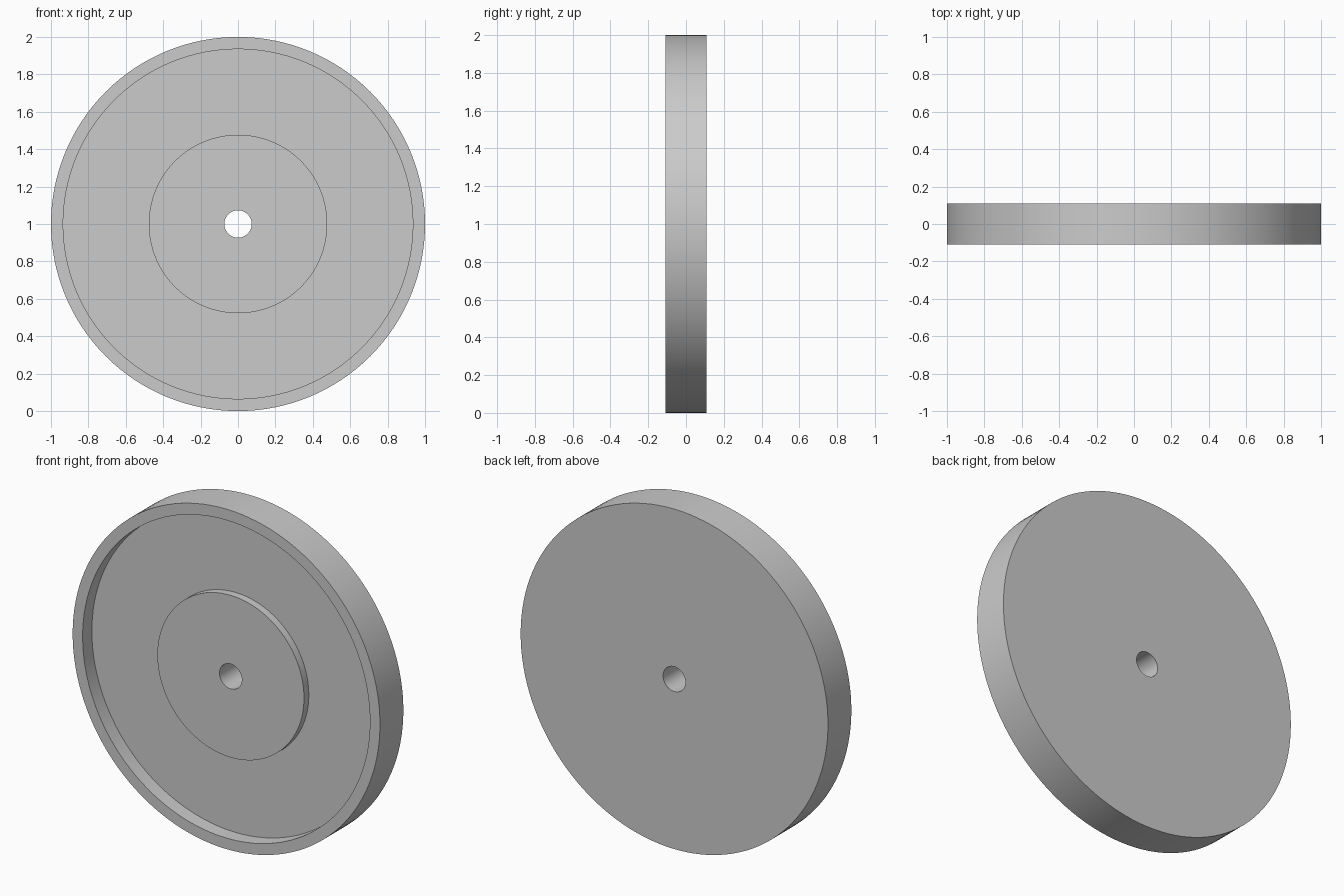
import bpy
import bmesh
import math
from mathutils import Matrix, Vector

SEGMENTS = 128

cube = bpy.data.objects.get("Cube")
if cube:
    bpy.data.objects.remove(cube, do_unlink=True)

# Plain grey material
grey = bpy.data.materials.new("plain_grey")
grey.use_nodes = True
colour = (0.6, 0.6, 0.6, 1)
grey.diffuse_color = colour
grey.node_tree.nodes["Principled BSDF"].inputs["Base Color"].default_value = colour

# Closed wheel section as (radius, y): bore, hub, recess, rim, flat back
BORE, HUB, RECESS, RIM = 0.073, 0.477, 0.935, 1.0
FRONT, HUB_FACE, FLOOR, BACK = -0.109, -0.068, -0.023, 0.109
section = [(BORE, BACK), (BORE, HUB_FACE), (HUB, HUB_FACE), (HUB, FLOOR),
           (RECESS, FLOOR), (RECESS, FRONT), (RIM, FRONT), (RIM, BACK)]

# Turn the section around the wheel's y axis
bm = bmesh.new()
verts = [bm.verts.new((r, y, 0)) for r, y in section]
edges = [bm.edges.new((a, b)) for a, b in zip(verts, verts[1:] + verts[:1])]
bmesh.ops.spin(bm, geom=verts + edges, cent=Vector(), axis=Vector((0, 1, 0)),
               angle=math.tau, steps=SEGMENTS, use_merge=True)
bmesh.ops.remove_doubles(bm, verts=bm.verts[:], dist=1e-5)
bmesh.ops.recalc_face_normals(bm, faces=bm.faces[:])
bmesh.ops.transform(bm, matrix=Matrix.Translation((0, 0, RIM)), verts=bm.verts[:])

mesh = bpy.data.meshes.new("wheel_disc")
bm.to_mesh(mesh)
bm.free()
mesh.materials.append(grey)
wheel = bpy.data.objects.new("wheel_disc", mesh)
bpy.context.collection.objects.link(wheel)

# Smooth round walls with crisp rims
bpy.ops.object.select_all(action="DESELECT")
wheel.select_set(True)
bpy.context.view_layer.objects.active = wheel
bpy.ops.object.shade_smooth_by_angle(angle=math.radians(30))
